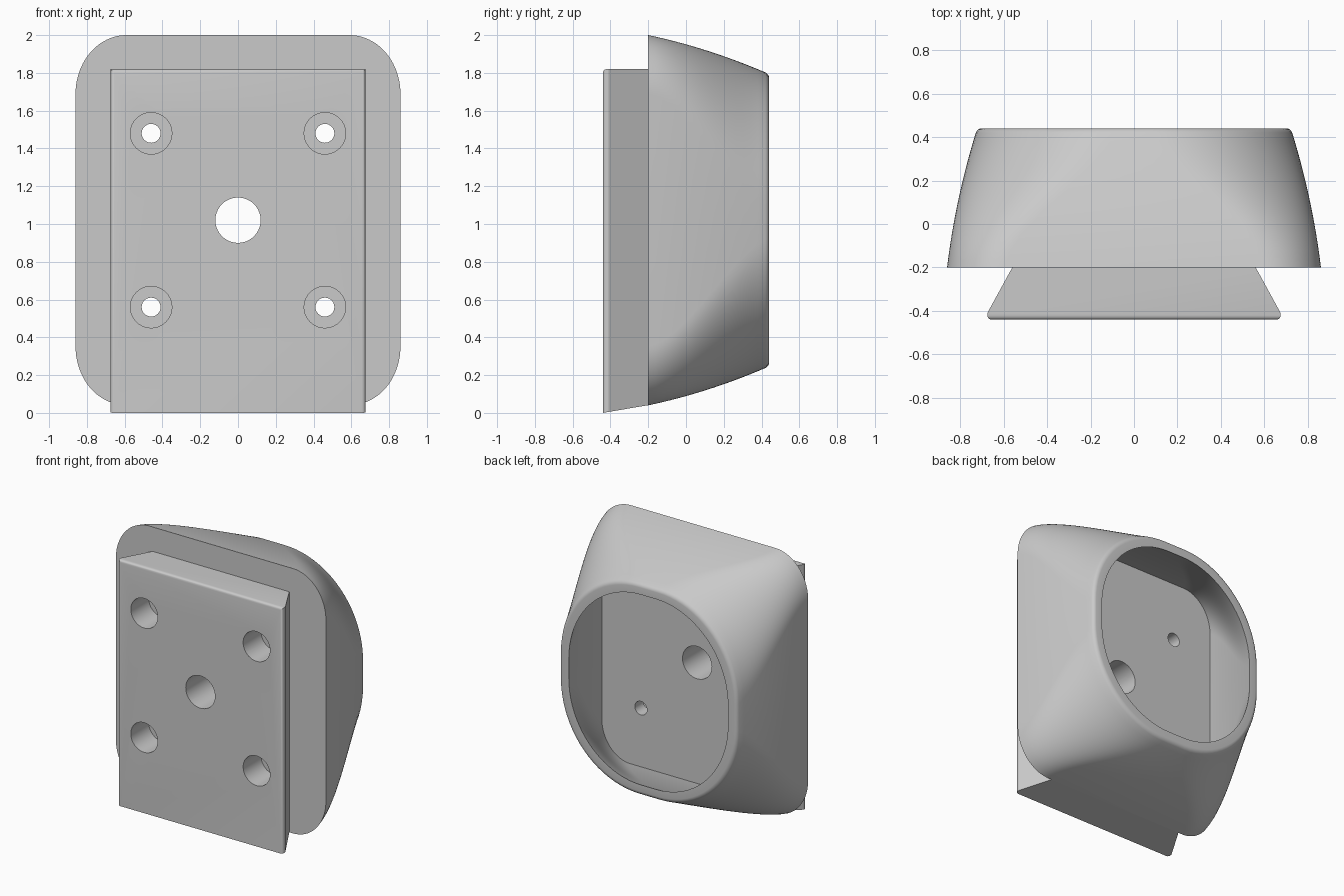
import bpy, bmesh, math

cube = bpy.data.objects.get("Cube")
if cube:
    bpy.data.objects.remove(cube)

MID_Z = 1.02            # height of the centre axis
FRONT, JOIN, BACK = -0.44, -0.2, 0.44
FLOOR = -0.13           # bottom of the hollow
WALL = 0.07
ARC = 20                # segments per rounded corner

grey = bpy.data.materials.new("plain_grey")
grey.use_nodes = True
colour = (0.59, 0.59, 0.59, 1)
grey.diffuse_color = colour
grey.node_tree.nodes["Principled BSDF"].inputs["Base Color"].default_value = colour


def make_object(name, bm):
    bmesh.ops.recalc_face_normals(bm, faces=bm.faces)
    mesh = bpy.data.meshes.new(name)
    bm.to_mesh(mesh)
    bm.free()
    mesh.materials.append(grey)
    obj = bpy.data.objects.new(name, mesh)
    bpy.context.collection.objects.link(obj)
    return obj


def bridge(bm, a, b):
    n = len(a)
    for i in range(n):
        bm.faces.new((a[i], a[(i + 1) % n], b[(i + 1) % n], b[i]))


def section(bm, y, inset=0.0):
    """Rounded rectangle of the shell at depth y, shrunk by inset."""
    u = y - JOIN
    t = u / (BACK - JOIN)
    blend = t * t * (3 - 2 * t)
    half_x = 0.86 - 0.12 * u - 0.15 * u * u - inset
    half_z = 0.98 - 0.21 * u - 0.175 * u * u - inset
    rad_x = 0.27 + 0.37 * blend - inset * 0.7
    rad_z = 0.31 + 0.37 * blend - inset * 0.7
    ring = []
    for q, (sx, sz) in enumerate(((1, 1), (-1, 1), (-1, -1), (1, -1))):
        for i in range(ARC + 1):
            a = math.pi / 2 * (q + i / ARC)
            ring.append(bm.verts.new((sx * (half_x - rad_x) + rad_x * math.cos(a), y,
                                      MID_Z + sz * (half_z - rad_z) + rad_z * math.sin(a))))
    return ring


# Hollow shell: outer skin, rounded rim, inner skin, floor
bm = bmesh.new()
STEPS = 16
rings = [section(bm, JOIN + (BACK - 0.02 - JOIN) * i / STEPS) for i in range(STEPS + 1)]
for k in range(1, 5):
    a = math.pi / 2 * k / 4
    rings.append(section(bm, BACK - 0.02 + 0.02 * math.sin(a), 0.02 * (1 - math.cos(a))))
rings += [section(bm, BACK + (FLOOR - BACK) * i / STEPS, WALL) for i in range(STEPS + 1)]
for a, b in zip(rings, rings[1:]):
    bridge(bm, a, b)
bm.faces.new(rings[0])
bm.faces.new(rings[-1])
shell = make_object("hollow_shell", bm)

# Dovetail plate, its lower end following the slope of the shell
bm = bmesh.new()
half = [(0.675, FRONT), (0.675, FRONT + 0.03), (0.56, JOIN)]
outline = half + [(-x, y) for x, y in reversed(half)]
low = [bm.verts.new((x, y, 0.17 * (y - FRONT))) for x, y in outline]
high = [bm.verts.new((x, y, 1.82)) for x, y in outline]
bridge(bm, low, high)
bm.faces.new(low)
bm.faces.new(high)
front_edges = [e for e in bm.edges
               if all(v.co.y < FRONT + 0.001 for v in e.verts)
               and any(v.co.z > 1 for v in e.verts)]
bmesh.ops.bevel(bm, geom=front_edges, offset=0.02, segments=4, profile=0.5, affect='EDGES')
plate = make_object("dovetail_plate", bm)


# Stepped cutters for the holes
def drill(bm, x, z, profile, sides=40):
    rings = []
    for r, y in profile:
        rings.append([bm.verts.new((x + r * math.cos(2 * math.pi * i / sides), y,
                                    z + r * math.sin(2 * math.pi * i / sides)))
                      for i in range(sides)])
    for a, b in zip(rings, rings[1:]):
        bridge(bm, a, b)
    bm.faces.new(rings[0])
    bm.faces.new(rings[-1])


bm = bmesh.new()
drill(bm, 0, MID_Z, [(0.12, FRONT - 0.1), (0.12, 0)])
SEAT = FRONT + 0.21
for sx in (-1, 1):
    for sz in (-1, 1):
        drill(bm, sx * 0.46, MID_Z + sz * 0.46,
              [(0.11, FRONT - 0.1), (0.11, SEAT), (0.05, SEAT), (0.05, 0)])
cutter = make_object("hole_cutter", bm)
cutter.hide_render = True

for obj in (shell, plate):
    mod = obj.modifiers.new("holes", 'BOOLEAN')
    mod.operation = 'DIFFERENCE'
    mod.solver = 'EXACT'
    mod.object = cutter
    bpy.ops.object.select_all(action='DESELECT')
    obj.select_set(True)
    bpy.context.view_layer.objects.active = obj
    bpy.ops.object.modifier_apply(modifier=mod.name)
    bpy.ops.object.shade_smooth_by_angle(angle=math.radians(28))
bpy.data.objects.remove(cutter)
